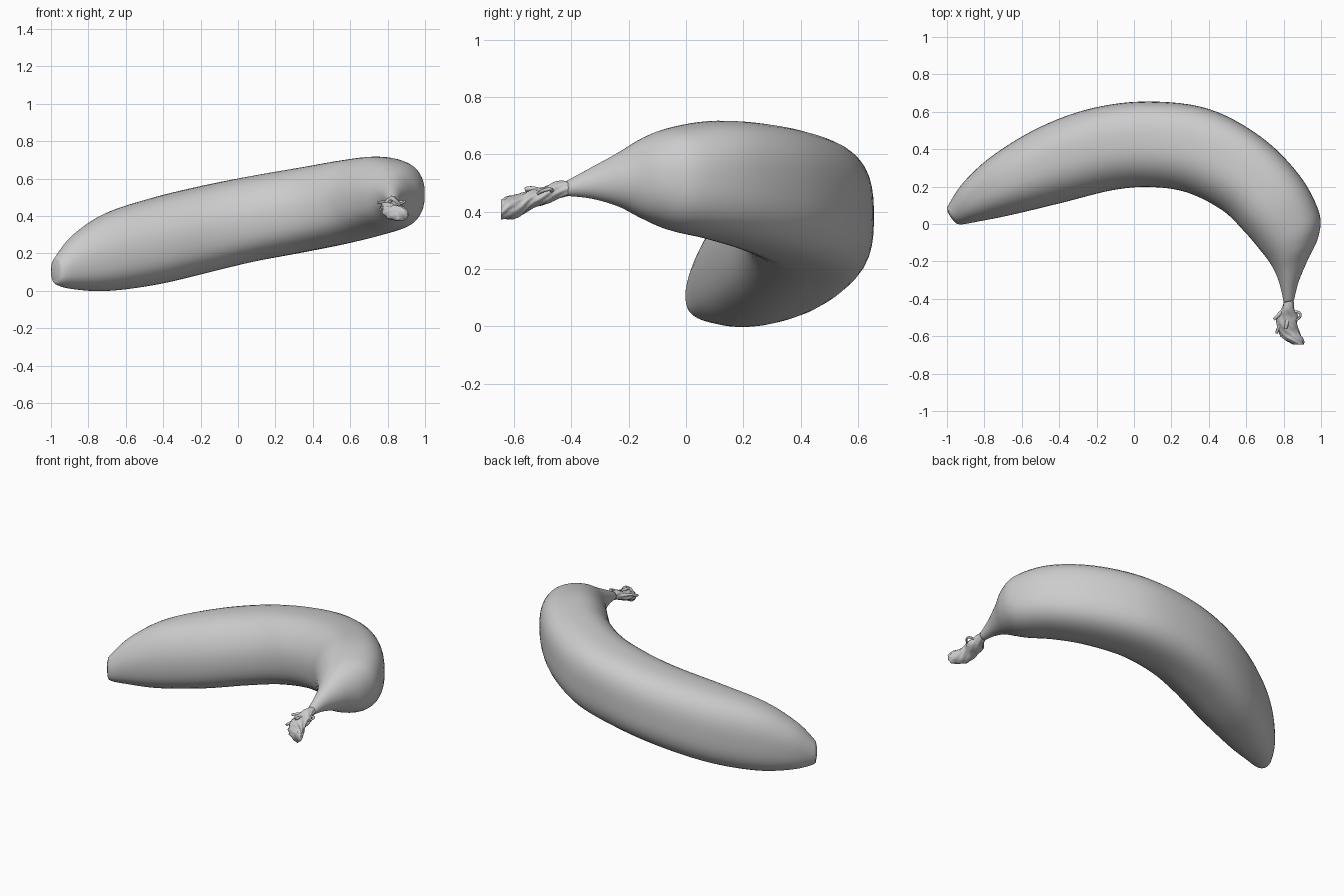
import bpy, bmesh, math, random
from mathutils import Vector

if "Cube" in bpy.data.objects:
    bpy.data.objects.remove(bpy.data.objects["Cube"])

random.seed(4)
SIDES = 48

# stations: outer edge x,y, inner edge x,y, top z, bottom z, squareness of the outer side
BODY = [
    (-.996, .062, -.985, .045, .13, .10, 0),
    (-.998, .078, -.965, .018, .158, .06, 0),
    (-.993, .10, -.932, -.002, .19, .03, .1),
    (-.91, .225, -.84, .012, .30, .008, .4),
    (-.75, .37, -.65, .05, .415, -.001, .6),
    (-.50, .52, -.38, .115, .50, .032, .7),
    (-.22, .62, -.12, .18, .565, .095, .8),
    (.08, .655, .08, .198, .615, .155, .9),
    (.40, .615, .28, .17, .66, .205, .9),
    (.68, .465, .47, .075, .70, .255, .9),
    (.885, .26, .59, -.04, .717, .30, .8),
    (.99, .06, .675, -.14, .695, .333, .5),
    (.985, -.07, .725, -.205, .66, .372, .2),
    (.93, -.19, .76, -.27, .607, .417, .0),
    (.88, -.31, .785, -.345, .555, .445, .0),
    (.855, -.41, .80, -.42, .508, .455, .0),
]
STEM = [
    (.852, -.40, .803, -.41, .505, .458, 0),
    (.855, -.45, .79, -.455, .505, .442, 0),
    (.875, -.495, .765, -.495, .485, .425, 0),
    (.87, -.54, .765, -.54, .475, .41, 0),
    (.885, -.58, .78, -.59, .46, .38, 0),
    (.905, -.62, .80, -.615, .455, .375, 0),
    (.91, -.645, .85, -.643, .44, .375, 0),
]


def interpolate(rows, steps):
    """Catmull-Rom through the stations."""
    out = []
    for i in range(len(rows) - 1):
        a, b = rows[max(i - 1, 0)], rows[i]
        c, d = rows[i + 1], rows[min(i + 2, len(rows) - 1)]
        for s in range(steps):
            t = s / steps
            out.append([.5 * (2*q + (r-p)*t + (2*p-5*q+4*r-w)*t*t + (3*q-p-3*r+w)*t**3)
                        for p, q, r, w in zip(a, b, c, d)])
    return out + [list(rows[-1])]


def section(square):
    """Outline with a flattened outer side and a soft inner lower ridge."""
    pts = []
    for k in range(SIDES):
        deg = 360 * k / SIDES
        c, s = math.cos(math.radians(deg)), math.sin(math.radians(deg))
        p = 2 + max(square, 0) * (1 if c > 0 else .2)
        r = (abs(c) ** p + abs(s) ** p) ** (-1 / p)
        r += .035 * math.exp(-((deg - 215) / 18) ** 2)
        r -= .03 * math.exp(-((deg - 145) / 25) ** 2)
        pts.append((r * c, r * s))
    fit = []
    for axis in (0, 1):
        v = [p[axis] for p in pts]
        lo, hi = min(v), max(v)
        fit.append([(2 * q - lo - hi) / (hi - lo) for q in v])
    return list(zip(*fit))


def loft(name, rows, steps, rough=0):
    bm = bmesh.new()
    rings = []
    for ox, oy, ix, iy, zt, zb, square in interpolate(rows, steps):
        o, i = Vector((ox, oy, 0)), Vector((ix, iy, 0))
        mid = (o + i) / 2 + Vector((0, 0, (zt + zb) / 2))
        ring = []
        for k, (u, v) in enumerate(section(square)):
            n = 1 + rough * (math.sin(k * math.tau * 7 / SIDES + len(rings))
                             + random.uniform(-.5, .5))
            p = mid + n * ((o - i) / 2 * u + Vector((0, 0, (zt - zb) / 2 * v)))
            ring.append(bm.verts.new(p))
        rings.append(ring)
    for a, b in zip(rings, rings[1:]):
        for k in range(SIDES):
            j = (k + 1) % SIDES
            bm.faces.new((a[k], a[j], b[j], b[k]))
    bm.faces.new(rings[0])
    bm.faces.new(rings[-1])
    bmesh.ops.recalc_face_normals(bm, faces=bm.faces)
    me = bpy.data.meshes.new(name)
    bm.to_mesh(me)
    bm.free()
    for f in me.polygons:
        f.use_smooth = True
    ob = bpy.data.objects.new(name, me)
    bpy.context.collection.objects.link(ob)
    return ob


def fibre(name, pts, radius):
    """Thin torn strand at the end of the stalk."""
    cu = bpy.data.curves.new(name, 'CURVE')
    cu.dimensions = '3D'
    cu.bevel_depth = radius
    cu.bevel_resolution = 2
    cu.use_fill_caps = True
    sp = cu.splines.new('NURBS')
    sp.points.add(len(pts) - 1)
    sp.use_endpoint_u = True
    sp.order_u = 3
    for i, (q, p) in enumerate(zip(sp.points, pts)):
        q.co = (*p, 1)
        q.radius = 1 - .4 * i / (len(pts) - 1)
    bpy.context.collection.objects.link(bpy.data.objects.new(name, cu))


# fruit and torn stalk end
loft("banana_body", BODY, 6)
loft("stalk_end", STEM, 4, .07)

# torn strands
fibre("strand_loop", [(.84, -.47, .47), (.885, -.465, .48), (.895, -.50, .475), (.86, -.52, .46)], .008)
fibre("strand_left", [(.80, -.46, .47), (.77, -.49, .475), (.748, -.51, .47)], .012)
fibre("strand_top", [(.82, -.49, .46), (.82, -.53, .485), (.81, -.56, .478)], .013)
fibre("strand_side", [(.79, -.53, .45), (.765, -.565, .44), (.762, -.585, .435)], .011)
